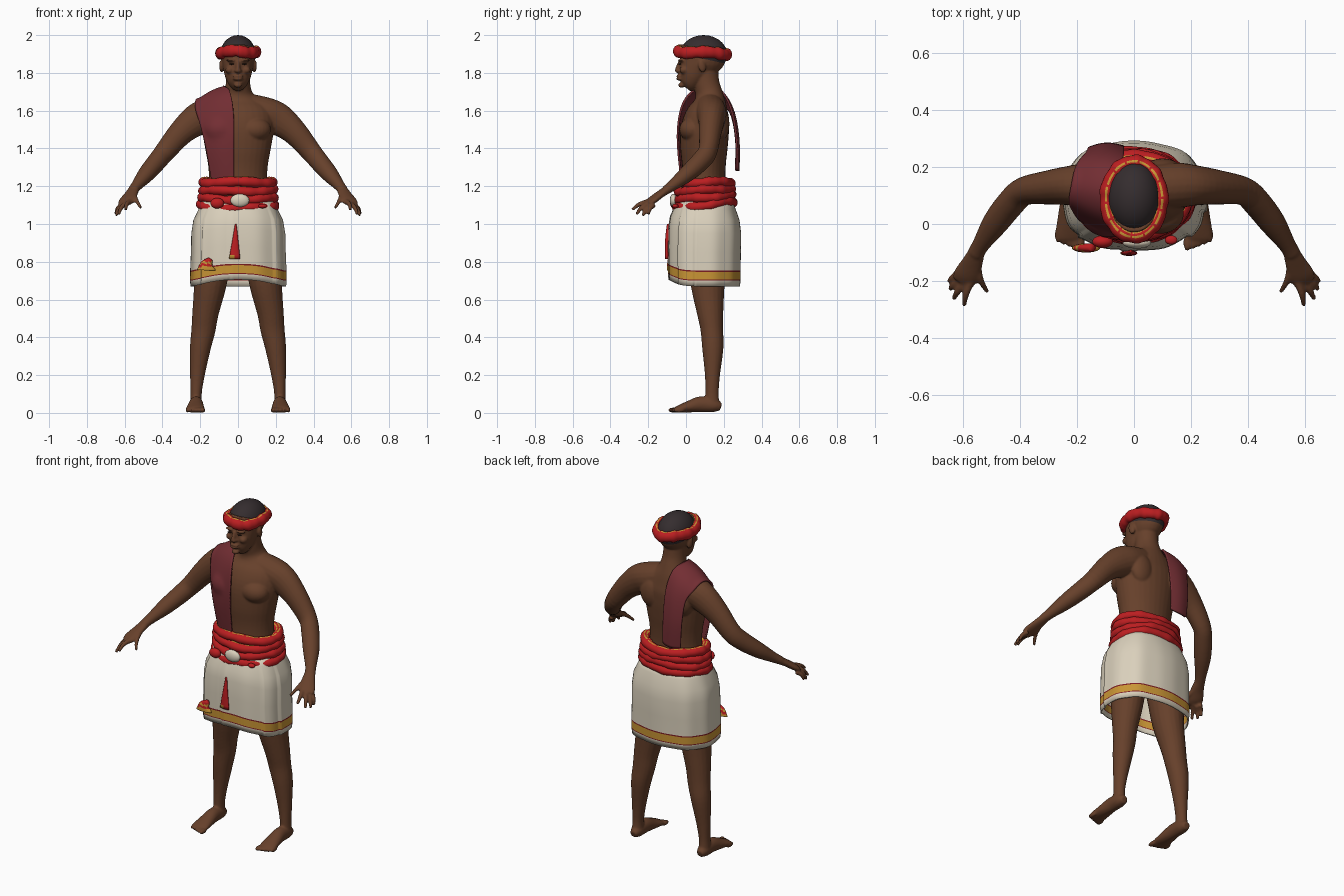
import bpy, bmesh, math
from mathutils import Vector, Matrix, Euler

if "Cube" in bpy.data.objects:
    bpy.data.objects.remove(bpy.data.objects["Cube"])


def material(name, *rgb):
    m = bpy.data.materials.new(name)
    m.use_nodes = True
    m.diffuse_color = (*rgb, 1)
    bsdf = m.node_tree.nodes["Principled BSDF"]
    bsdf.inputs["Base Color"].default_value = (*rgb, 1)
    bsdf.inputs["Roughness"].default_value = 0.8
    return m


SKIN = material("brown skin", .135, .052, .024)
HAIR = material("black hair", .035, .026, .028)
EYE = material("dark eye", .025, .012, .008)
SHAWL = material("maroon cloth", .17, .027, .033)
RED = material("red cloth", .5, .013, .015)
DARK_RED = material("dark red trim", .2, .012, .015)
GOLD = material("gold trim", .58, .3, .035)
CREAM = material("cream cloth", .7, .63, .5)


def finish(bm, name, mats, rule=None):
    """Turn a bmesh into a smooth object, colouring faces by a rule on their centre."""
    bmesh.ops.recalc_face_normals(bm, faces=bm.faces)
    for f in bm.faces:
        f.smooth = True
        if rule:
            f.material_index = rule(f.calc_center_median())
    mesh = bpy.data.meshes.new(name)
    bm.to_mesh(mesh)
    bm.free()
    for m in mats:
        mesh.materials.append(m)
    ob = bpy.data.objects.new(name, mesh)
    bpy.context.collection.objects.link(ob)
    return ob


def resample(rows, sub=4):
    """Catmull-Rom interpolation through rows of numbers."""
    rows = [Vector(r) for r in rows]
    out = []
    for i in range(len(rows) - 1):
        p0, p1, p2 = rows[max(i - 1, 0)], rows[i], rows[i + 1]
        p3 = rows[min(i + 2, len(rows) - 1)]
        for k in range(sub):
            t = k / sub
            out.append(p1 + (p2 - p0) * (t / 2) + (p0 * 2 - p1 * 5 + p2 * 4 - p3) * (t * t / 2)
                       + (p1 * 3 - p0 - p2 * 3 + p3) * (t ** 3 / 2))
    return out + [rows[-1]]


def skin_grid(bm, rings, wrap=True):
    """Bridge equal-length rings of points with quads."""
    vs = [[bm.verts.new(p) for p in ring] for ring in rings]
    n = len(vs[0])
    for r, (a, b) in enumerate(zip(vs, vs[1:])):
        for j in range(n if wrap else n - 1):
            bm.faces.new((a[j], a[(j + 1) % n], b[(j + 1) % n], b[j]))
    return vs


def loft(bm, rows, ref, side=1, n=20):
    """Closed tube through (x, y, z, radius along ref, other radius)."""
    rows = resample(rows)
    pts = [Vector((r[0] * side, r[1], r[2])) for r in rows]
    rings = []
    for i, (c, r) in enumerate(zip(pts, rows)):
        t = (pts[min(i + 1, len(pts) - 1)] - pts[max(i - 1, 0)]).normalized()
        u = (ref - t * ref.dot(t)).normalized()
        v = t.cross(u)
        rings.append([c + u * r[3] * math.cos(j * math.tau / n) + v * r[4] * math.sin(j * math.tau / n)
                      for j in range(n)])
    vs = skin_grid(bm, rings)
    bm.faces.new(vs[0])
    bm.faces.new(vs[-1])


def ball(bm, loc, size, rot=(0, 0, 0)):
    mat = Matrix.Translation(loc) @ Euler(rot).to_matrix().to_4x4() @ Matrix.Diagonal((*size, 1))
    bmesh.ops.create_uvsphere(bm, u_segments=24, v_segments=14, radius=1, matrix=mat)


X, Z = Vector((1, 0, 0)), Vector((0, 0, 1))

# Torso, neck and head
bm = bmesh.new()
loft(bm, [(0, .1, .95, .18, .13), (0, .095, 1.2, .157, .115), (0, .095, 1.3, .157, .115),
          (0, .095, 1.4, .174, .125), (0, .1, 1.5, .19, .128), (0, .115, 1.58, .185, .115),
          (0, .125, 1.64, .14, .088), (0, .122, 1.69, .08, .072), (0, .108, 1.75, .064, .068),
          (0, .1, 1.84, .062, .068)], X, n=32)
loft(bm, [(0, .0, 1.722, .022, .03), (0, .012, 1.738, .046, .048), (0, .03, 1.775, .066, .068),
          (0, .048, 1.82, .077, .088), (0, .068, 1.865, .084, .106), (0, .085, 1.92, .088, .118)], X, n=32)
ball(bm, (0, .093, 1.885), (.089, .119, .103))
ball(bm, (0, -.038, 1.811), (.02, .022, .012))
loft(bm, [(0, -.03, 1.86, .01, .012), (0, -.04, 1.83, .011, .014), (0, -.047, 1.812, .012, .014)], X)
for z in (1.783, 1.768):
    ball(bm, (0, -.035, z), (.028, .017, .008))
ball(bm, (0, -.024, 1.735), (.022, .018, .014))

for s in (-1, 1):
    # Brow, cheek, ear, chest and shoulder blade
    ball(bm, (.034 * s, -.025, 1.866), (.028, .018, .008))
    ball(bm, (.045 * s, -.01, 1.815), (.022, .025, .02))
    ball(bm, (.088 * s, .085, 1.835), (.011, .02, .034), (.2, 0, .25 * s))
    ball(bm, (.09 * s, .035, 1.5), (.085, .07, .065))
    ball(bm, (.1 * s, .185, 1.53), (.07, .045, .09))
    # Arm
    loft(bm, [(.04, .125, 1.625, .07, .075), (.15, .135, 1.585, .085, .08), (.22, .135, 1.55, .085, .07),
              (.3, .128, 1.485, .068, .06), (.385, .115, 1.385, .056, .05), (.43, .075, 1.33, .052, .05),
              (.485, .005, 1.265, .044, .046), (.535, -.07, 1.205, .029, .031),
              (.555, -.105, 1.18, .024, .03)], Z, s)
    # Hand
    loft(bm, [(.55, -.095, 1.185, .023, .028), (.568, -.14, 1.155, .02, .038), (.588, -.18, 1.125, .019, .045),
              (.6, -.205, 1.108, .012, .04)], Z, s)
    for knuckle, tip in (((.572, -.2, 1.12), (.595, -.285, 1.075)), ((.592, -.2, 1.11), (.632, -.262, 1.05)),
                         ((.608, -.19, 1.1), (.645, -.228, 1.043)), ((.615, -.17, 1.1), (.648, -.2, 1.05)),
                         ((.55, -.14, 1.155), (.514, -.238, 1.085))):
        a, b = Vector(knuckle), Vector(tip)
        m = a.lerp(b, .5) + Vector((.006, -.006, .006))
        loft(bm, [(*a, .014, .014), (*m, .012, .012), (*b, .008, .008)], Z, s, 10)
    # Leg
    loft(bm, [(.1, .1, 1.02, .09, .11), (.13, .11, .85, .1, .105), (.147, .115, .68, .086, .09),
              (.172, .128, .53, .07, .07), (.183, .137, .44, .064, .06), (.2, .142, .34, .055, .056),
              (.215, .14, .2, .039, .04), (.222, .138, .1, .03, .035), (.222, .14, .03, .034, .04)], X, s)
    # Foot and toes
    loft(bm, [(.222, .185, .03, .02, .02), (.222, .15, .04, .034, .036), (.222, .08, .046, .037, .042),
              (.224, .02, .034, .044, .032), (.226, -.035, .022, .05, .02), (.226, -.055, .018, .046, .014)], X, s)
    for i in range(5):
        ball(bm, ((.187 + .02 * i) * s, -.066 + .007 * i, .015), (.014 - .001 * i, .03, .014))
body = finish(bm, "body", [SKIN])
rm = body.modifiers.new("blend", "REMESH")
rm.mode, rm.voxel_size, rm.use_smooth_shade = "VOXEL", .006, True
sm = body.modifiers.new("soften", "SMOOTH")
sm.factor, sm.iterations = .5, 4

# Eyes
bm = bmesh.new()
for s in (-1, 1):
    ball(bm, (.034 * s, -.033, 1.847), (.013, .006, .004))
finish(bm, "eyes", [EYE])

# Hair, trimmed along a line that drops toward the nape
bm = bmesh.new()
ball(bm, (0, .093, 1.897), (.094, .125, .103))
bmesh.ops.bisect_plane(bm, geom=bm.verts[:] + bm.edges[:] + bm.faces[:], plane_co=(0, 0, 1.895),
                       plane_no=(0, .22, 1), clear_inner=True)
finish(bm, "hair", [HAIR])


def roll(name, centre, rx, ry, thick, high, phase, tilt=0, gold=()):
    """Twisted cloth ring; gold names the strips round the tube that carry trim."""
    bm = bmesh.new()
    n, k = 96, 20
    rings = []
    for i in range(n):
        a = i * math.tau / n
        w = 1 + .07 * math.sin(9 * a + phase) + .04 * math.sin(17 * a + 2 * phase)
        lift = .005 * math.sin(3 * a + phase) + tilt * math.sin(a)
        ring = []
        for j in range(k):
            b = j * math.tau / k
            out = thick * w * math.cos(b)
            ring.append(Vector(centre) + Vector(((rx + out) * math.cos(a), (ry + out) * math.sin(a),
                                                 high * w * math.sin(b) + lift)))
        rings.append(ring)
    skin_grid(bm, rings + [rings[0]])
    for i, f in enumerate(bm.faces):
        f.material_index = int(i % k in gold and (i // k) % 7 > 0)
    bmesh.ops.remove_doubles(bm, verts=bm.verts, dist=.0001)
    return finish(bm, name, [RED, GOLD])


# Headband and waist rolls
roll("headband", (0, .087, 1.907), .095, .129, .026, .031, 1, -.006, (4, 6))
for i in range(4):
    roll(f"waist_roll_{i + 1}", (0, .1, 1.22 - .04 * i), .181 + .004 * i, .133 + .004 * i,
         .027, .026, 1.7 * i, .006 * i, (4, 6) if i == 0 else (4,) if i == 1 else ())

# Wrapped skirt: rows of height, half width, centre y, half depth
bm = bmesh.new()
rows = [(.67, .25, .098, .186), (.7, .253, .098, .188), (.705, .253, .098, .188), (.747, .252, .098, .189),
        (.754, .252, .098, .189), (.85, .248, .098, .19), (.95, .246, .1, .19), (1.02, .236, .1, .182),
        (1.08, .208, .1, .162), (1.13, .19, .1, .145)]
bands = [0, 1, 2, 1] + [0] * len(rows)
n, rings = 128, []
for z, rx, yc, ry in rows:
    fade = min(1, (1.14 - z) / .2)
    ring = []
    for i in range(n):
        a = i * math.tau / n - math.pi
        c, s = math.cos(a), math.sin(a)
        r = 1 + fade * .012 * math.sin(9 * a)
        for edge in (-2.4, -1.7, -.75, -.2):
            if a > edge:
                r += fade * .045 * math.exp((edge - a) / .2)
        x = math.copysign(abs(c) ** .82, c) * rx * r
        y = math.copysign(abs(s) ** .82, s) * ry * r
        ring.append((x, yc + y, z + fade * .035 * max(0, -s) ** 3))
    rings.append(ring)
skin_grid(bm, rings)
for i, f in enumerate(bm.faces):
    f.material_index = bands[i // n]
skirt = finish(bm, "skirt", [CREAM, DARK_RED, GOLD])
skirt.modifiers.new("cloth", "SOLIDIFY").thickness = .008

# Skirt tuck, belt knots, hanging tassel and fringe
bm = bmesh.new()
ball(bm, (.01, -.066, 1.125), (.05, .02, .035))
finish(bm, "skirt_tuck", [CREAM])
bm = bmesh.new()
ball(bm, (-.11, -.062, 1.11), (.036, .022, .028))
ball(bm, (.13, -.056, 1.095), (.022, .016, .012))
finish(bm, "belt_knots", [RED])
bm = bmesh.new()
loft(bm, [(-.012, -.095, 1, .004, .006), (-.014, -.1, .92, .015, .01), (-.018, -.102, .815, .03, .01)], X)
finish(bm, "tassel", [RED, GOLD], lambda c: int(.825 < c.z < .845))
bm = bmesh.new()
loft(bm, [(-.145, -.082, .815, .012, .014), (-.165, -.084, .785, .035, .016), (-.168, -.084, .755, .05, .016)], X)
finish(bm, "fringe", [RED, GOLD], lambda c: int(c.z < .775 or .788 < c.z < .8))

# Shoulder cloth: inner and outer edges from front hem over the shoulder to the back hem
edges = resample([(-.02, -.025, 1.235, -.14, .015, 1.23), (-.02, -.042, 1.4, -.17, .005, 1.4),
                  (-.018, -.042, 1.52, -.2, .025, 1.52), (-.025, -.02, 1.63, -.225, .07, 1.6),
                  (-.04, .03, 1.7, -.225, .105, 1.64), (-.055, .11, 1.73, -.215, .15, 1.65),
                  (-.045, .19, 1.7, -.2, .21, 1.62), (-.035, .24, 1.6, -.17, .245, 1.56),
                  (-.035, .265, 1.45, -.16, .265, 1.43), (-.035, .27, 1.285, -.15, .262, 1.28)], 6)
bm = bmesh.new()
rings = []
for e in edges:
    a, b = Vector(e[:3]), Vector(e[3:])
    out = Vector((0, a.y - .1, (a.z - 1.45) * .6)).normalized()
    rings.append([a.lerp(b, k / 16) + out * .014 * math.sin(math.pi * k / 16) for k in range(17)])
skin_grid(bm, rings, wrap=False)
shawl = finish(bm, "shoulder_cloth", [SHAWL])
fit = shawl.modifiers.new("fit", "SHRINKWRAP")
fit.target, fit.wrap_mode, fit.offset = body, "OUTSIDE", .009
relax = shawl.modifiers.new("relax", "SMOOTH")
relax.factor, relax.iterations = .5, 3
thick = shawl.modifiers.new("cloth", "SOLIDIFY")
thick.thickness, thick.offset = .01, 0
